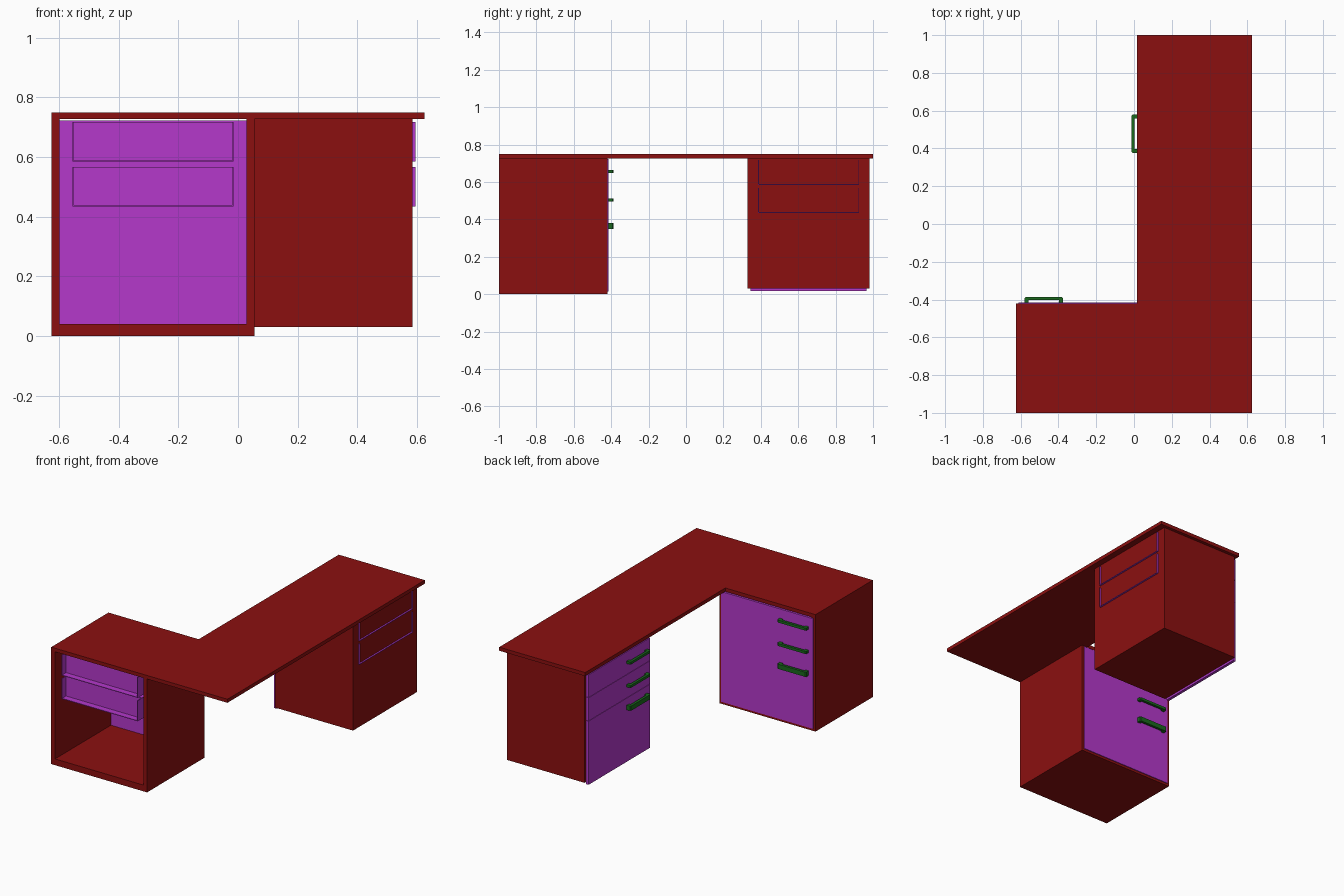
import bpy, bmesh

if "Cube" in bpy.data.objects:
    bpy.data.objects.remove(bpy.data.objects["Cube"])


def material(name, rgb):
    m = bpy.data.materials.new(name)
    m.diffuse_color = (*rgb, 1)
    m.use_nodes = True
    m.node_tree.nodes["Principled BSDF"].inputs["Base Color"].default_value = m.diffuse_color
    return m


RED = material("red_board", (0.26, 0.005, 0.005))
PURPLE = material("purple_front", (0.46, 0.04, 0.6))
GREEN = material("green_metal", (0.01, 0.14, 0.012))


def prism(name, outline, z0, z1, mat):
    """Extrude a flat outline from z0 to z1."""
    bm = bmesh.new()
    face = bm.faces.new([bm.verts.new((x, y, z0)) for x, y in outline])
    ext = bmesh.ops.extrude_face_region(bm, geom=[face])
    verts = [g for g in ext["geom"] if isinstance(g, bmesh.types.BMVert)]
    bmesh.ops.translate(bm, verts=verts, vec=(0, 0, z1 - z0))
    bmesh.ops.recalc_face_normals(bm, faces=bm.faces[:])
    me = bpy.data.meshes.new(name)
    bm.to_mesh(me)
    bm.free()
    me.materials.append(mat)
    ob = bpy.data.objects.new(name, me)
    bpy.context.collection.objects.link(ob)
    return ob


def build_cabinet(tag, to_world, u0, u1, z0, depth, inset, side, floor, back, splits, front_z0):
    """Pedestal in local terms: u = width, d = depth behind the front face."""

    def shape(name, pts, za, zb, mat):
        prism(f"{tag}_{name}", [to_world(u, d) for u, d in pts], za, zb, mat)

    def box(name, ua, ub, da, db, za, zb, mat):
        shape(name, [(ua, da), (ub, da), (ub, db), (ua, db)], za, zb, mat)

    # carcass
    box("side_a", u0, u0 + side, inset, depth, z0, TOP0, RED)
    box("side_b", u1 - side, u1, inset, depth, z0, TOP0, RED)
    box("floor", u0 + side, u1 - side, inset, depth, z0, z0 + floor, RED)
    if back:
        box("back", u0 + side, u1 - side, depth - 0.02, depth, z0 + floor, TOP0, RED)

    # fronts
    levels = [front_z0, *splits, 0.722]
    for i, (a, b) in enumerate(zip(levels, levels[1:])):
        gap = 0.002 if i else 0
        box(f"front_{i}", u0 + 0.014, u1 - 0.014, 0, 0.018, a + gap, b, PURPLE)

    # drawers: open-topped trays with the rear board set in from the end
    m = (u0 + u1) / 2
    ua, ub, t, end = m - 0.27, m + 0.27, 0.004, 0.58
    for i, z in enumerate((0.435, 0.585)):
        box(f"drawer_{i}_bottom", ua, ub, 0.018, end, z, z + t, PURPLE)
        box(f"drawer_{i}_side_a", ua, ua + t, 0.018, end, z + t, z + 0.132, PURPLE)
        box(f"drawer_{i}_side_b", ub - t, ub, 0.018, end, z + t, z + 0.132, PURPLE)
        box(f"drawer_{i}_rear", ua + t, ub - t, end - 0.05, end - 0.04, z + t, z + 0.132, PURPLE)

    # pull handles near the low-u end
    h0, h1, out = u0 + 0.045, u0 + 0.25, 0.028
    grip = [(h0, 0), (h0, -out + 0.006), (h0 + 0.006, -out), (h1 - 0.006, -out),
            (h1, -out + 0.006), (h1, 0), (h1 - 0.022, 0), (h1 - 0.022, -out + 0.016),
            (h0 + 0.022, -out + 0.016), (h0 + 0.022, 0)]
    for i, (zc, half) in enumerate(((0.365, 0.015), (0.505, 0.008), (0.655, 0.008))):
        shape(f"handle_{i}", grip, zc - half, zc + half, GREEN)


TOP0, TOP1 = 0.727, 0.75

# L-shaped desktop
prism("desktop", [(-0.625, -1), (0.625, -1), (0.625, 1), (0.015, 1),
                  (0.015, -0.42), (-0.625, -0.42)], TOP0, TOP1, RED)

# open-backed pedestal under the short arm
build_cabinet("short_arm", lambda u, d: (u, -0.415 - d), -0.625, 0.055, 0.0,
              depth=0.585, inset=0.005, side=0.027, floor=0.04, back=False,
              splits=[], front_z0=0.015)

# closed pedestal under the long arm
build_cabinet("long_arm", lambda u, d: (0.015 + d, u), 0.33, 0.98, 0.03,
              depth=0.57, inset=0.018, side=0.025, floor=0.03, back=True,
              splits=[0.425, 0.575], front_z0=0.017)
